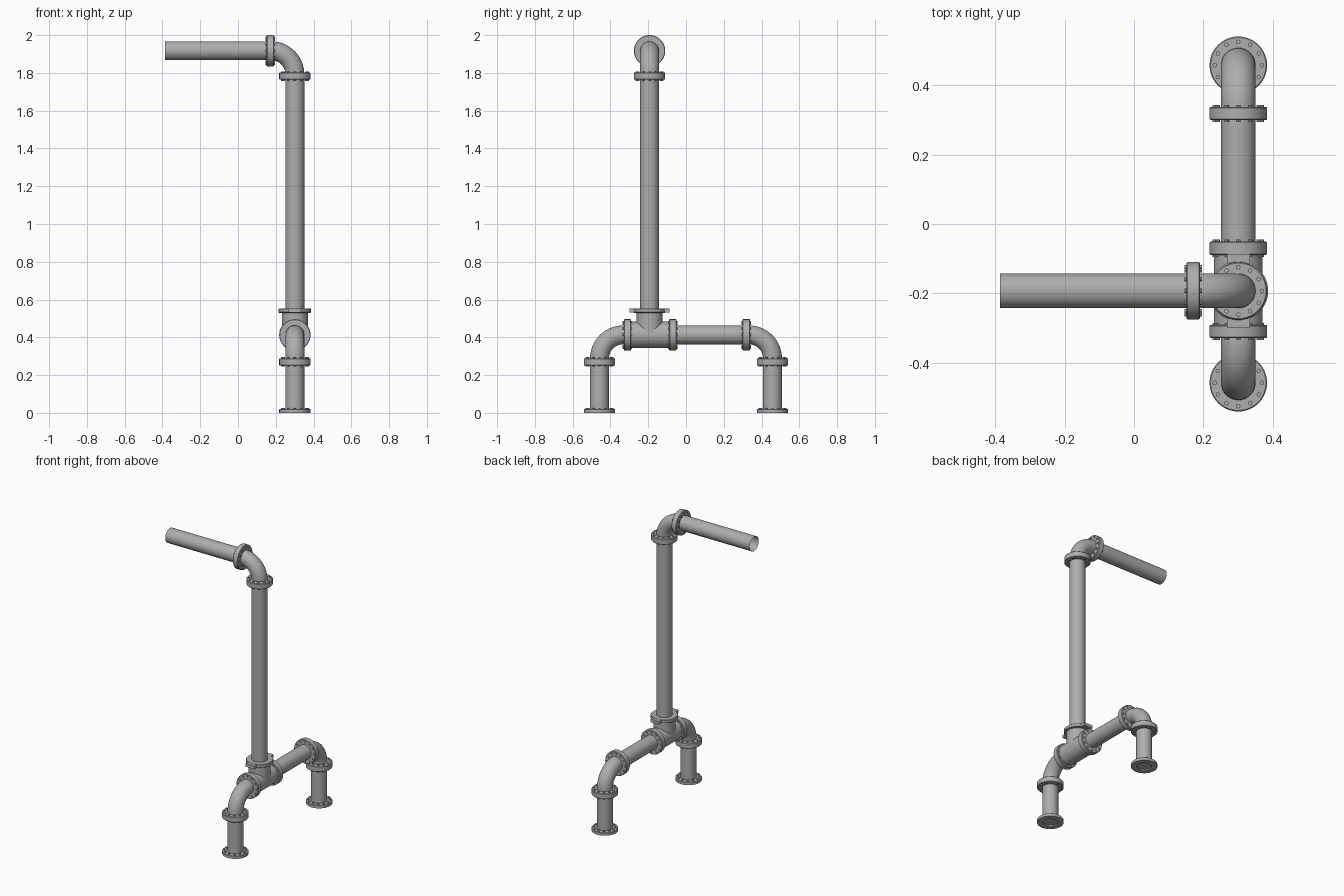
import bpy, bmesh, math
from mathutils import Vector, Matrix

if "Cube" in bpy.data.objects:
    bpy.data.objects.remove(bpy.data.objects["Cube"])

PX, TY = 0.301, -0.193            # riser x and tee y
LEG_Y, RUN_Z, ARM_Z = 0.458, 0.413, 1.917
R, FR, BEND = 0.05, 0.083, 0.125  # pipe, flange and bend radii

steel = bpy.data.materials.new("grey_steel")
steel.diffuse_color = (0.42, 0.42, 0.42, 1)
steel.use_nodes = True
steel.node_tree.nodes["Principled BSDF"].inputs["Base Color"].default_value = steel.diffuse_color


def finish(name, bm):
    bmesh.ops.recalc_face_normals(bm, faces=bm.faces)
    me = bpy.data.meshes.new(name)
    bm.to_mesh(me)
    bm.free()
    me.materials.append(steel)
    ob = bpy.data.objects.new(name, me)
    bpy.context.collection.objects.link(ob)
    bpy.ops.object.select_all(action='DESELECT')
    ob.select_set(True)
    bpy.context.view_layer.objects.active = ob
    bpy.ops.object.shade_smooth_by_angle(angle=math.radians(35))
    return ob


def frame(pos, axis):
    """Matrix that moves local z onto the given axis."""
    return Matrix.Translation(pos) @ Vector((0, 0, 1)).rotation_difference(Vector(axis)).to_matrix().to_4x4()


def skin(bm, rings):
    for a, b in zip(rings, rings[1:]):
        for i in range(len(a)):
            j = (i + 1) % len(a)
            bm.faces.new((a[i], a[j], b[j], b[i]))


def lathe(bm, profile, mat, seg=48, close=True):
    rings = [[bm.verts.new(mat @ Vector((r * math.cos(t), r * math.sin(t), z)))
              for t in (2 * math.pi * i / seg for i in range(seg))] for r, z in profile]
    skin(bm, rings)
    if close:
        bm.faces.new(rings[0])
        bm.faces.new(rings[-1])


def pipe(name, start, end, r=R, close=False):
    bm = bmesh.new()
    d = Vector(end) - Vector(start)
    lathe(bm, [(r, 0), (r, d.length)], frame(start, d), 40, close)
    return finish(name, bm)


def elbow(name, corner, a, b, steps=14, seg=40):
    """Quarter bend leaving the corner along a and along b."""
    bm = bmesh.new()
    corner, a, b = Vector(corner), Vector(a), Vector(b)
    centre, side = corner + (a + b) * BEND, a.cross(b)
    rings = []
    for k in range(steps + 1):
        t = math.pi / 2 * k / steps
        out = -b * math.cos(t) - a * math.sin(t)
        rings.append([bm.verts.new(centre + out * (BEND + R * math.cos(u)) + side * R * math.sin(u))
                      for u in (2 * math.pi * i / seg for i in range(seg))])
    skin(bm, rings)
    return finish(name, bm)


def bolts(bm, mat, z0, z1):
    for i in range(12):
        t = math.pi / 6 * i
        m = mat @ Matrix.Translation((0.068 * math.cos(t), 0.068 * math.sin(t), 0))
        lathe(bm, [(0.0065, z0), (0.0065, z1)], m, 8)


def flange(name, pos, axis, h=0.019):
    """Coupled flange pair with bolt heads on both faces."""
    bm = bmesh.new()
    m, c = frame(pos, axis), 0.003
    lathe(bm, [(FR - c, -h), (FR, c - h), (FR, h - c), (FR - c, h)], m)
    bolts(bm, m, -h - 0.006, h + 0.006)
    return finish(name, bm)


# Legs with bolted bases, bends and their couplings
for label, s in (("front", -1), ("back", 1)):
    y = s * LEG_Y
    bm = bmesh.new()
    m = Matrix.Translation((PX, y, 0))
    lathe(bm, [(R - 0.003, 0.008), (R - 0.003, 0), (FR, 0), (FR, 0.018), (FR - 0.002, 0.02), (R - 0.01, 0.02)], m)
    bolts(bm, m, 0.015, 0.027)
    finish(label + "_base_flange", bm)
    pipe(label + "_leg", (PX, y, 0.018), (PX, y, 0.29))
    flange(label + "_leg_flange", (PX, y, 0.27), (0, 0, 1))
    elbow(label + "_elbow", (PX, y, RUN_Z), (0, 0, -1), (0, -s, 0))

# Horizontal run between the bends
pipe("run_pipe", (PX, -0.34, RUN_Z), (PX, 0.335, RUN_Z))
for label, y in (("tee_front", -0.31), ("tee_back", -0.07), ("run_back", 0.319)):
    flange(label + "_flange", (PX, y, RUN_Z), (0, 1, 0))

# Tee body, neck and eared collar
pipe("tee_body", (PX, -0.31, RUN_Z), (PX, -0.07, RUN_Z), 0.07, True)
pipe("tee_neck", (PX, TY, RUN_Z), (PX, TY, 0.54), 0.069, True)
bm = bmesh.new()
lathe(bm, [(0.083, 0.53), (0.086, 0.533), (0.086, 0.55), (0.083, 0.553)], Matrix.Translation((PX, TY, 0)))
bmesh.ops.create_cube(bm, size=1, matrix=Matrix.Translation((PX, TY, 0.5415)) @ Matrix.Diagonal((0.066, 0.212, 0.021, 1)))
finish("tee_collar", bm)

# Riser, top bend and outlet arm
pipe("riser", (PX, TY, 0.55), (PX, TY, 1.80))
flange("riser_flange", (PX, TY, 1.783), (0, 0, 1))
elbow("top_elbow", (PX, TY, ARM_Z), (0, 0, -1), (-1, 0, 0))
flange("arm_flange", (0.171, TY, ARM_Z), (1, 0, 0))
pipe("outlet_arm", (-0.387, TY, ARM_Z), (0.18, TY, ARM_Z))
